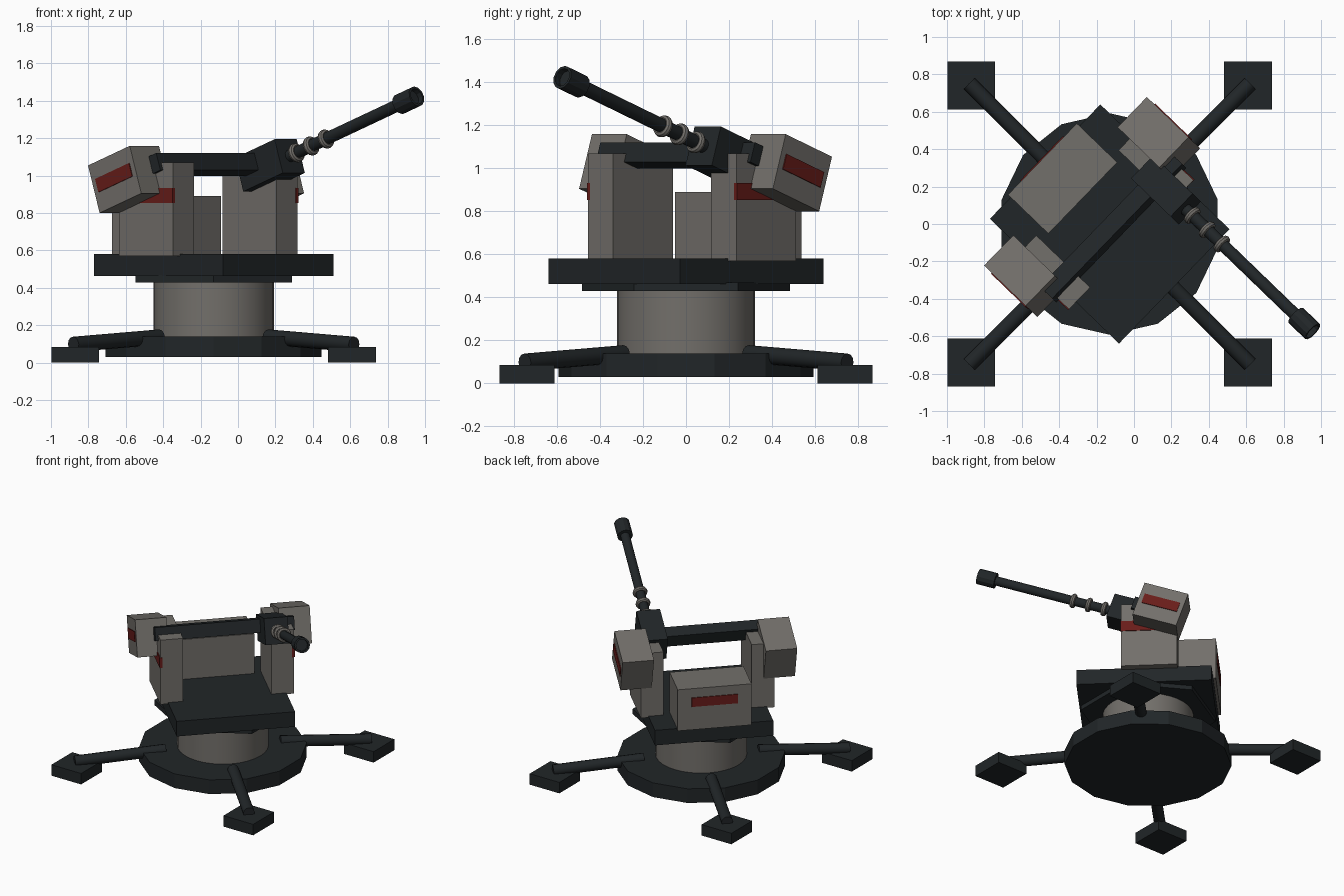
import bpy, bmesh
from math import radians, pi, sin, cos
from mathutils import Matrix, Vector

if "Cube" in bpy.data.objects:
    bpy.data.objects.remove(bpy.data.objects["Cube"])


def material(name, rgb):
    m = bpy.data.materials.new(name)
    m.diffuse_color = (*rgb, 1)
    m.use_nodes = True
    m.node_tree.nodes["Principled BSDF"].inputs["Base Color"].default_value = m.diffuse_color
    return m


DARK = material("dark_metal", (0.015, 0.019, 0.021))
GREY = material("warm_grey", (0.17, 0.16, 0.145))
RED = material("red_panel", (0.14, 0.012, 0.010))

CENTRE = Matrix.Translation((-0.13, 0, 0))
TURRET = CENTRE @ Matrix.Rotation(radians(46), 4, 'Z')
TILT = Matrix.Rotation(radians(-18.7), 4, 'X')
FORWARD = Matrix.Rotation(radians(90), 4, 'X')   # local z becomes -y


def move(x, y, z):
    return Matrix.Translation((x, y, z))


def finish(name, bm, matrix, mat, smooth=False):
    bmesh.ops.recalc_face_normals(bm, faces=bm.faces[:])
    me = bpy.data.meshes.new(name)
    bm.to_mesh(me)
    bm.free()
    me.materials.append(mat)
    ob = bpy.data.objects.new(name, me)
    bpy.context.collection.objects.link(ob)
    ob.matrix_world = matrix
    if smooth:
        bpy.ops.object.select_all(action='DESELECT')
        ob.select_set(True)
        bpy.context.view_layer.objects.active = ob
        bpy.ops.object.shade_smooth_by_angle(angle=radians(35))
    return ob


def box(name, size, matrix, mat):
    bm = bmesh.new()
    bmesh.ops.create_cube(bm, size=1)
    bmesh.ops.scale(bm, vec=size, verts=bm.verts)
    return finish(name, bm, matrix, mat)


def lathe(name, profile, sides, matrix, mat, smooth=False, closed=False):
    """Revolve (radius, z) points around z; start vertex lies on +y."""
    bm = bmesh.new()
    rings = []
    for r, z in profile:
        rings.append([bm.verts.new((-r * sin(2 * pi * i / sides),
                                    r * cos(2 * pi * i / sides), z))
                      for i in range(sides)])
    pairs = list(zip(rings, rings[1:]))
    if closed:
        pairs.append((rings[-1], rings[0]))
    for a, b in pairs:
        for i in range(sides):
            j = (i + 1) % sides
            bm.faces.new((a[i], a[j], b[j], b[i]))
    if not closed:
        bm.faces.new(rings[0])
        bm.faces.new(rings[-1])
    return finish(name, bm, matrix, mat, smooth)


# Fixed base: disc, pedestal and bearing plate
lathe("base_disc", [(0.592, 0.03), (0.592, 0.14)], 14, CENTRE, DARK)
lathe("pedestal", [(0.322, 0.13), (0.322, 0.44)], 32, CENTRE, GREY, True)
lathe("bearing_plate", [(0.484, 0.43), (0.484, 0.47)], 6, CENTRE, DARK)

# Four legs with square feet
for sx in (-1, 1):
    for sy in (-1, 1):
        box("foot", (0.255, 0.255, 0.085),
            CENTRE @ move(0.74 * sx, 0.74 * sy, 0.0425), DARK)
        a = Vector((0.29 * sx, 0.29 * sy, 0.137))
        b = Vector((0.75 * sx, 0.75 * sy, 0.098))
        rot = (b - a).to_track_quat('Z', 'Y').to_matrix().to_4x4()
        lathe("leg", [(0.041, 0), (0.041, (b - a).length)], 12,
              CENTRE @ move(*a) @ rot, DARK, True)

# Rotating platform and rear housing
box("platform", (0.85, 0.96, 0.117), TURRET @ move(0, 0, 0.5215), DARK)
box("rear_housing", (0.53, 0.30, 0.32), TURRET @ move(0, 0.35, 0.73), GREY)
box("rear_stripe", (0.33, 0.02, 0.07), TURRET @ move(0, 0.496, 0.785), RED)

# Yoke posts and tilted side pods, both sides
for s in (-1, 1):
    box("yoke_post", (0.163, 0.40, 0.50),
        TURRET @ move(0.398 * s, 0.04, 0.82), GREY)
    box("post_stripe", (0.02, 0.402, 0.08),
        TURRET @ move(0.475 * s, 0.04, 0.893), RED)
    pod = TURRET @ move(0.514 * s, 0.131, 0.98) @ TILT
    box("side_pod", (0.225, 0.327, 0.268), pod, GREY)
    box("pod_stripe", (0.02, 0.265, 0.075), pod @ move(0.108 * s, 0, 0.01), RED)

# Cross beam and breech
box("cross_beam", (1.0, 0.097, 0.097), TURRET @ move(0, -0.025, 1.06) @ TILT, DARK)
gun = TURRET @ move(0.34, -0.09, 1.055) @ TILT
box("breech", (0.17, 0.31, 0.19), gun, DARK)

# Barrel, rings and hollow muzzle
axis = gun @ FORWARD
lathe("barrel", [(0.033, 0.10), (0.033, 1.05)], 16, axis, DARK, True)
for d in (0.207, 0.323, 0.439):
    ring = [(0.038 + 0.015 * cos(2 * pi * k / 8), 0.018 * sin(2 * pi * k / 8))
            for k in range(8)]
    lathe("barrel_ring", ring, 20, axis @ move(0, 0, d), GREY, True, True)
lathe("muzzle", [(0.056, 1.02), (0.056, 1.151), (0.043, 1.151), (0.043, 1.12)],
      12, axis, DARK)
